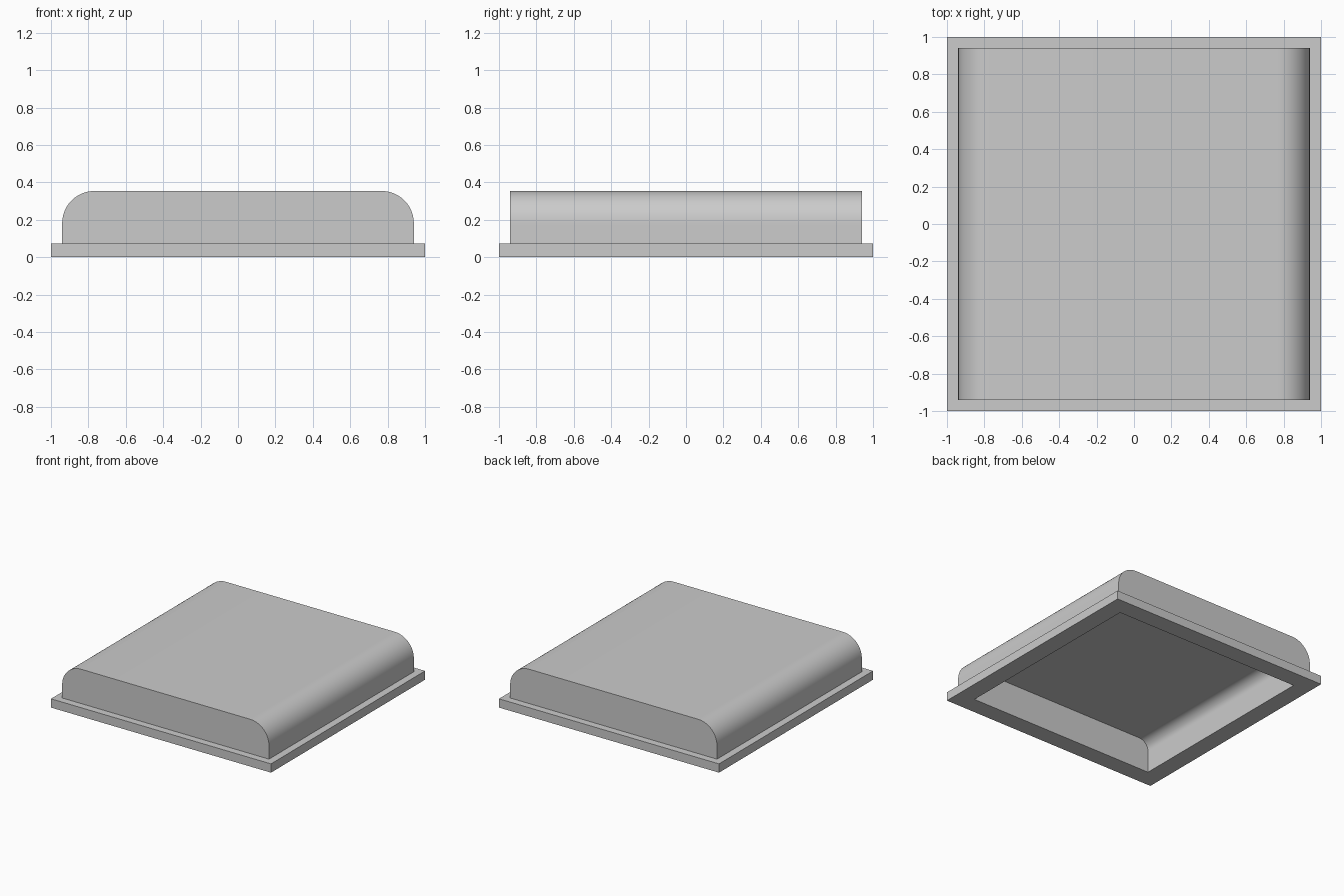
import bpy
import bmesh
from math import sin, cos, pi, radians

if "Cube" in bpy.data.objects:
    bpy.data.objects.remove(bpy.data.objects["Cube"], do_unlink=True)

RIM_HEIGHT = 0.072
HEIGHT = 0.354
HALF = 0.94
RADIUS = 0.172
WALL = 0.087
STEPS = 20

grey = bpy.data.materials.new("plain grey")
grey.use_nodes = True
grey.diffuse_color = (0.6, 0.6, 0.6, 1)
grey.node_tree.nodes["Principled BSDF"].inputs["Base Color"].default_value = (0.6, 0.6, 0.6, 1)


def prism(name, half, bottom, top, radius):
    """Square block along y whose two upper side edges are rounded."""
    profile = [(-half, bottom), (half, bottom)]
    if radius:
        arc = [(half - radius + radius * cos(i * pi / 2 / STEPS),
                top - radius + radius * sin(i * pi / 2 / STEPS)) for i in range(STEPS + 1)]
    else:
        arc = [(half, top)]
    profile += arc + [(-x, z) for x, z in reversed(arc)]
    bm = bmesh.new()
    face = bm.faces.new([bm.verts.new((x, -half, z)) for x, z in profile])
    side = bmesh.ops.extrude_face_region(bm, geom=[face])["geom"]
    bmesh.ops.translate(bm, vec=(0, 2 * half, 0),
                        verts=[v for v in side if isinstance(v, bmesh.types.BMVert)])
    bmesh.ops.recalc_face_normals(bm, faces=bm.faces)
    mesh = bpy.data.meshes.new(name)
    bm.to_mesh(mesh)
    bm.free()
    mesh.materials.append(grey)
    obj = bpy.data.objects.new(name, mesh)
    bpy.context.collection.objects.link(obj)
    return obj


def combine(target, tool, operation):
    """Apply a boolean with the tool, then discard the tool."""
    mod = target.modifiers.new(operation.lower(), "BOOLEAN")
    mod.object = tool
    mod.operation = operation
    mod.solver = "EXACT"
    bpy.context.view_layer.objects.active = target
    bpy.ops.object.modifier_apply(modifier=mod.name)
    bpy.data.objects.remove(tool, do_unlink=True)


# Rounded cover standing on a square rim
bpy.ops.object.select_all(action="DESELECT")
cover = prism("hollow_cover", HALF, RIM_HEIGHT / 2, HEIGHT, RADIUS)
combine(cover, prism("rim", 1, 0, RIM_HEIGHT, 0), "UNION")

# Open cavity underneath, following the outer shape
combine(cover, prism("cavity", HALF - WALL, -0.1, HEIGHT - WALL, RADIUS - WALL), "DIFFERENCE")

# Smooth the rounded edges only
cover.select_set(True)
bpy.context.view_layer.objects.active = cover
bpy.ops.object.shade_smooth_by_angle(angle=radians(30))
